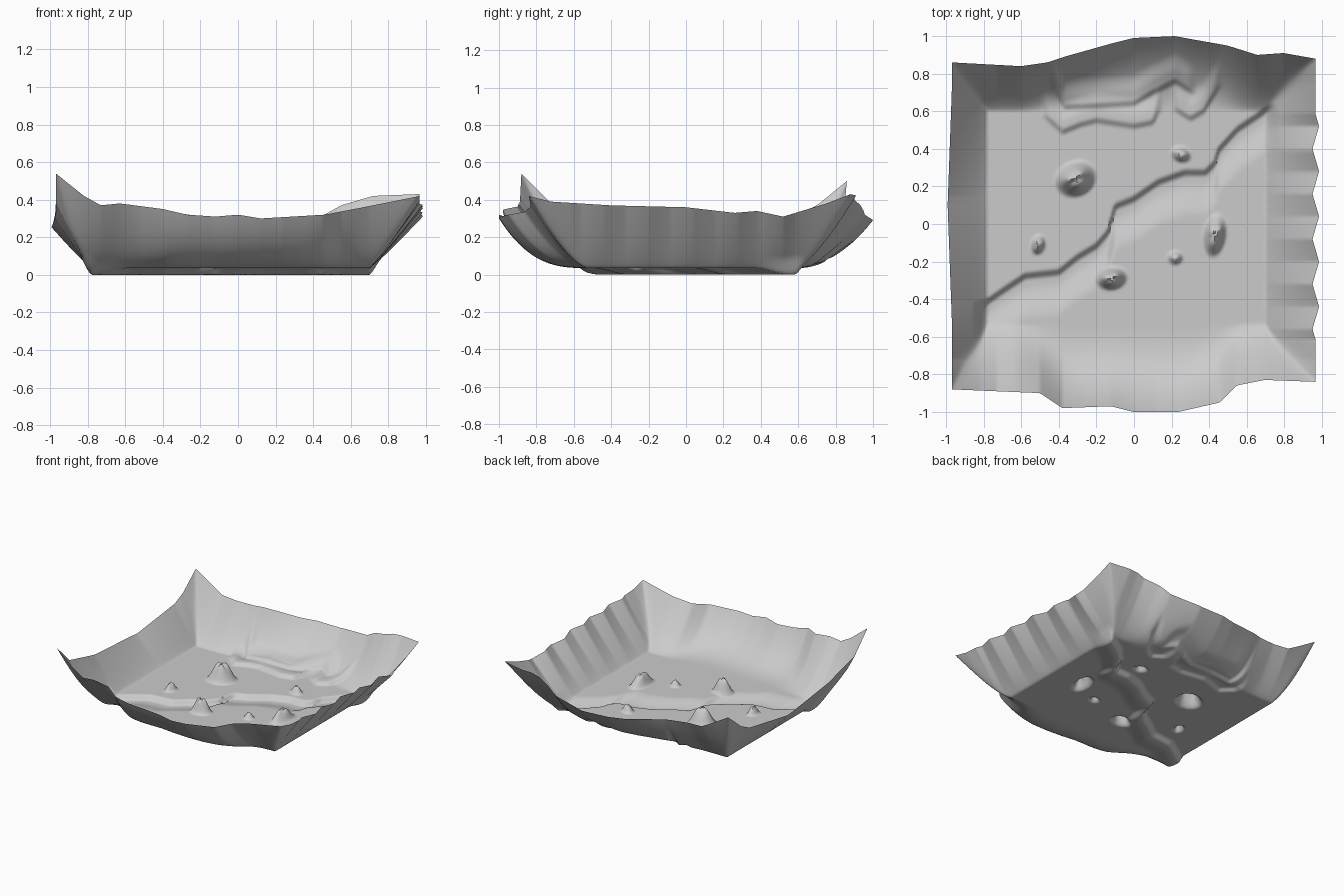
import bpy
import bmesh
import math

default_cube = bpy.data.objects.get("Cube")
if default_cube:
    bpy.data.objects.remove(default_cube, do_unlink=True)

RESOLUTION = 170
FLOOR = 0.035


def along(points, value):
    """Linear interpolation through a short profile of points."""
    if value <= points[0][0]:
        return points[0][1]
    for (a, height_a), (b, height_b) in zip(points, points[1:]):
        if value <= b:
            return height_a + (height_b - height_a) * (value - a) / (b - a)
    return points[-1][1]


def clamp(value):
    return max(0.0, min(1.0, value))


def smooth(low, high, value):
    t = clamp((value - low) / (high - low))
    return t * t * (3 - 2 * t)


# Plan outline of the sheet: front and back edge, y along x
front_edge = [(-.97, -.88), (-.5, -.9), (-.38, -.98), (-.12, -.97), (0, -1), (.24, -1),
              (.46, -.95), (.55, -.86), (.7, -.83), (.97, -.84)]
back_edge = [(-.97, .86), (-.6, .84), (-.46, .86), (-.37, .89), (-.12, .96), (0, .99),
             (.22, 1), (.33, .98), (.5, .95), (.66, .9), (.8, .91), (.97, .88)]

# Rim heights along each side
front_rim = [(-.97, .54), (-.82, .42), (-.73, .37), (-.63, .38), (-.4, .35), (-.27, .32),
             (-.12, .31), (0, .32), (.12, .3), (.46, .32), (.67, .36), (.97, .42)]
back_rim = [(-.97, .5), (-.82, .41), (-.73, .36), (-.4, .34), (-.12, .3), (.2, .29),
            (.46, .32), (.55, .37), (.72, .42), (.97, .43)]
left_rim = [(-.84, .42), (-.72, .39), (-.4, .37), (0, .36), (.26, .33), (.38, .34),
            (.52, .31), (.75, .38), (.88, .43)]
right_rim = [(-.88, .54), (-.72, .38), (-.4, .3), (.15, .25), (.6, .32), (.7, .37), (.86, .5)]

# Winding stream bed and the terrace edges behind it
stream = [(-.8, -.45), (-.7, -.38), (-.58, -.3), (-.4, -.28), (-.3, -.2), (-.2, -.14),
          (-.14, -.07), (-.1, .07), (0, .11), (.13, .2), (.27, .25), (.38, .25),
          (.43, .3), (.45, .37), (.55, .48), (.73, .6)]
terraces = [
    [(-.47, .57), (-.38, .49), (-.28, .53), (-.2, .55), (0, .52), (.1, .54), (.13, .6)],
    [(-.43, .73), (-.37, .62), (0, .64), (.1, .7), (.22, .76), (.31, .7)],
    [(.22, .61), (.3, .56), (.37, .6), (.45, .73)],
]

# Boulders: x, y, half width, half depth, height, turn in degrees
boulders = [(-.31, .24, .12, .1, .12, 25), (-.12, -.29, .09, .065, .1, 10),
            (.43, -.06, .065, .125, .08, -8), (.25, .37, .06, .045, .05, -20),
            (-.51, -.11, .04, .06, .055, -15), (.22, -.18, .045, .04, .04, 0)]


def left_edge(y):
    """The scalloped +x edge."""
    if abs(y + .02) > .6:
        return .965
    phase = ((y - .04) / .24) % 1.0
    return .985 - .07 * min(phase, 1 - phase)


def right_edge(y):
    return -.97 - .022 * max(0, 1 - abs(y - .1) / .6)


def boulder_height(x, y):
    total = 0
    for cx, cy, wide, deep, height, turn in boulders:
        angle = math.radians(turn)
        dx, dy = x - cx, y - cy
        px = (dx * math.cos(angle) + dy * math.sin(angle)) / wide
        py = (dy * math.cos(angle) - dx * math.sin(angle)) / deep
        radius = math.hypot(px, py)
        if radius < 1:
            lump = 1 + .12 * math.sin(3 * math.atan2(py, px))
            total = max(total, height * smooth(0, .8, 1 - radius) * lump)
    return total


def terrain_height(x, y, x_low, x_high, y_low, y_high):
    # Walls rise from the floor to the rim on four sides
    tf = clamp((-.53 - y) / (-.53 - y_low))
    tb = clamp((y - .6) / (y_high - .6))
    tl = clamp((x - .7) / (x_high - .7))
    tr = clamp((-.78 - x) / (-.78 - x_low))
    middle = 1 - smooth(.3, .65, abs(x))
    rises = [(along(front_rim, x) - FLOOR) * tf ** (1.4 + 1.4 * middle),
             (along(back_rim, x) - FLOOR) * tb ** (1.3 + .7 * middle),
             (along(left_rim, y) - FLOOR) * tl ** 1.1,
             (along(right_rim, y) - FLOOR) * tr ** 1.1]
    wall = sum(r ** 6 for r in rises) ** (1 / 6)
    edge = max(tf, tb, tl, tr)
    wall += (max(rises) - wall) * edge ** 2

    # Stream bed with a steep far bank and a gentle near bank
    offset = (y - along(stream, x)) * .75
    depth = 1 - smooth(0, .035, offset) if offset > 0 else 1 - smooth(.02, .16, -offset)
    depth *= smooth(-.86, -.79, x) * (1 - smooth(.7, .77, x))
    z = FLOOR * (1 - depth) + wall

    # Terrace steps
    for line in terraces:
        start, end = line[0][0], line[-1][0]
        window = smooth(start - .03, start + .03, x) * (1 - smooth(end - .03, end + .03, x))
        step = y - along(line, x)
        z += .022 * window * smooth(-.02, .02, step) * (1 - smooth(.05, .16, step))
    return z + boulder_height(x, y)


# Ground sheet
bm = bmesh.new()
rows = []
for j in range(RESOLUTION + 1):
    v = j / RESOLUTION
    row = []
    for i in range(RESOLUTION + 1):
        u = i / RESOLUTION
        rough_x = -.97 + 1.94 * u
        y_low, y_high = along(front_edge, rough_x), along(back_edge, rough_x)
        y = y_low + (y_high - y_low) * v
        x_low, x_high = right_edge(y), left_edge(y)
        x = x_low + (x_high - x_low) * u
        row.append(bm.verts.new((x, y, terrain_height(x, y, x_low, x_high, y_low, y_high))))
    rows.append(row)
for lower, upper in zip(rows, rows[1:]):
    for i in range(RESOLUTION):
        bm.faces.new((lower[i], lower[i + 1], upper[i + 1], upper[i]))

mesh = bpy.data.meshes.new("valley_ground")
bm.to_mesh(mesh)
bm.free()
ground = bpy.data.objects.new("valley_ground", mesh)
bpy.context.collection.objects.link(ground)

# Stone colour
stone = bpy.data.materials.new("stone_grey")
stone.use_nodes = True
colour = (.6, .6, .6, 1)
stone.diffuse_color = colour
stone.node_tree.nodes["Principled BSDF"].inputs["Base Color"].default_value = colour
mesh.materials.append(stone)

bpy.context.view_layer.objects.active = ground
ground.select_set(True)
bpy.ops.object.shade_smooth_by_angle(angle=math.radians(60))
